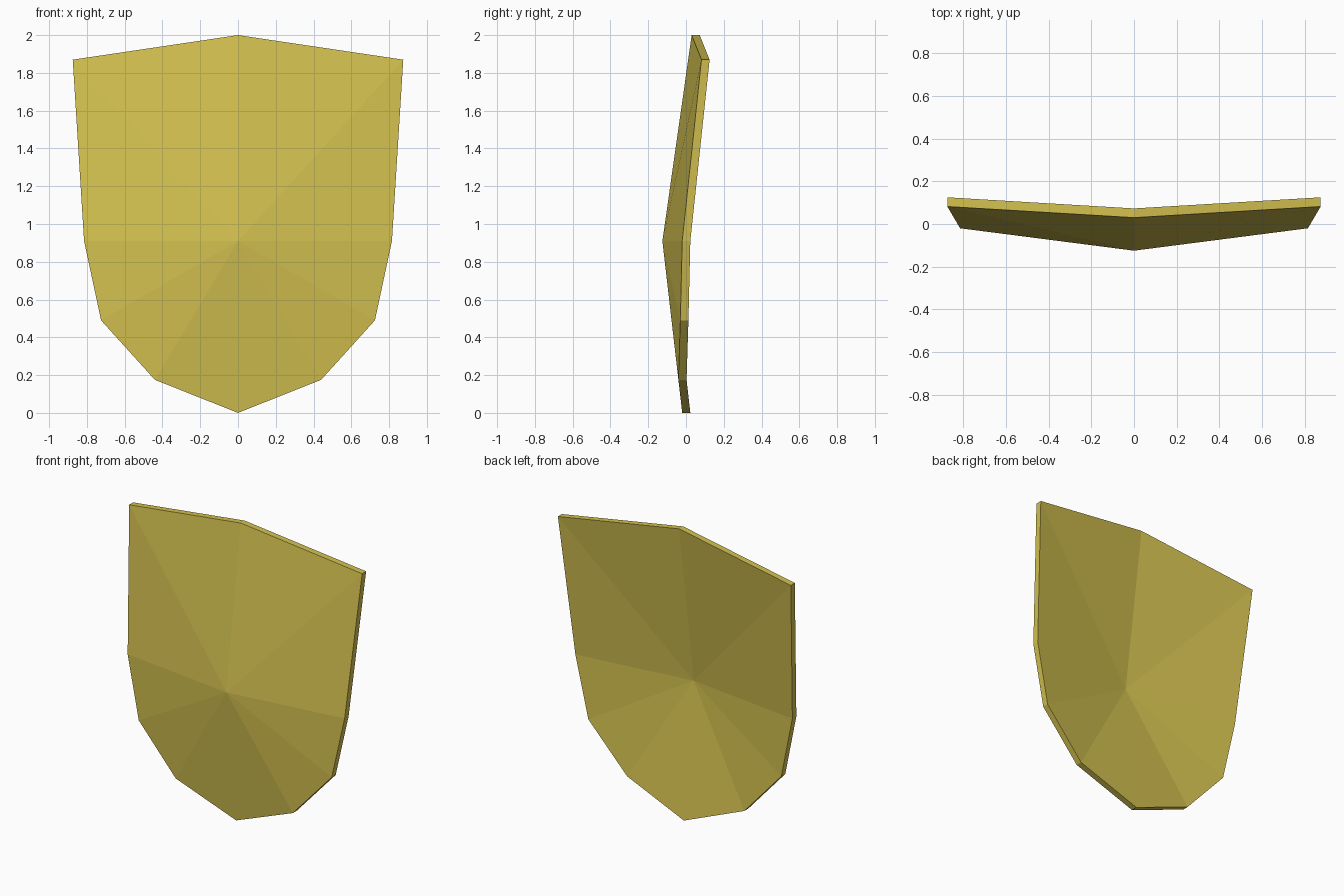
import bpy, bmesh

cube = bpy.data.objects.get("Cube")
if cube:
    bpy.data.objects.remove(cube, do_unlink=True)

# Single flat colour
gold = bpy.data.materials.new("dull_gold")
gold.use_nodes = True
colour = (0.65, 0.53, 0.08, 1)
gold.diffuse_color = colour
gold.node_tree.nodes["Principled BSDF"].inputs["Base Color"].default_value = colour

THICKNESS = 0.043
CENTRE = (0, -0.125, 0.91)

# Left half of the front rim, top to bottom, then mirrored to the right
left_rim = [(0, 0.03, 2), (0.875, 0.082, 1.87), (0.815, -0.02, 0.91),
            (0.725, -0.03, 0.49), (0.44, -0.04, 0.175), (0, -0.02, 0)]
rim = left_rim + [(-x, y, z) for x, y, z in reversed(left_rim[1:-1])]

# Faceted front: a fan of triangles around the raised centre
bm = bmesh.new()
hub = bm.verts.new(CENTRE)
ring = [bm.verts.new(p) for p in rim]
fan = [bm.faces.new((hub, a, b)) for a, b in zip(ring, ring[1:] + ring[:1])]

# Plate thickness: extrude straight back, keeping the front faces
back = bmesh.ops.extrude_face_region(bm, geom=fan, use_keep_orig=True)["geom"]
back_verts = [g for g in back if isinstance(g, bmesh.types.BMVert)]
bmesh.ops.translate(bm, verts=back_verts, vec=(0, THICKNESS, 0))
bmesh.ops.recalc_face_normals(bm, faces=bm.faces[:])

mesh = bpy.data.meshes.new("shield_plate")
bm.to_mesh(mesh)
bm.free()
mesh.materials.append(gold)
shield = bpy.data.objects.new("shield_plate", mesh)
bpy.context.collection.objects.link(shield)
